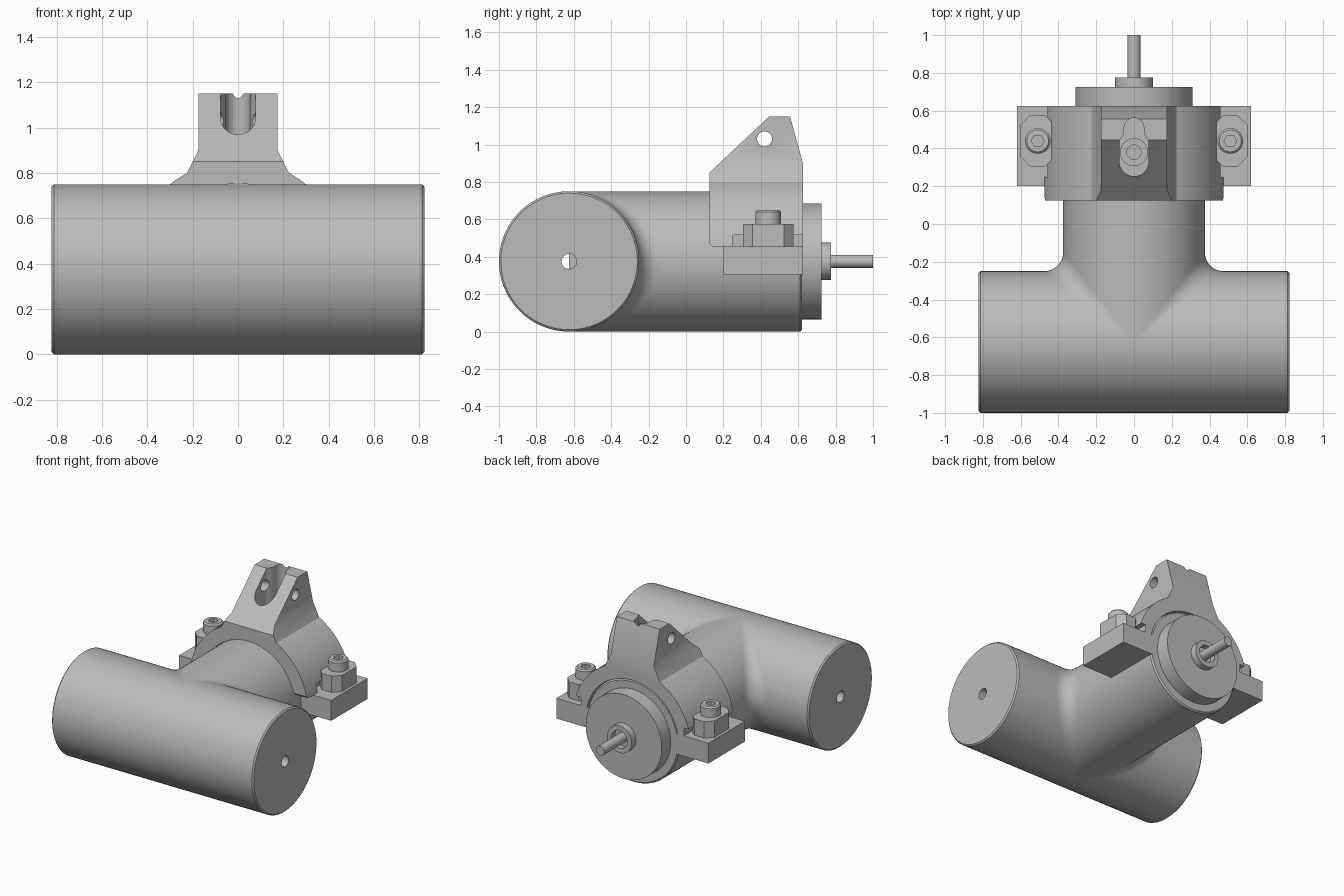
import bpy, bmesh, math
from mathutils import Matrix, Vector

if "Cube" in bpy.data.objects:
    bpy.data.objects.remove(bpy.data.objects["Cube"])

grey = bpy.data.materials.new("machined grey")
grey.use_nodes = True
grey.diffuse_color = (0.5, 0.5, 0.5, 1)
grey.node_tree.nodes["Principled BSDF"].inputs["Base Color"].default_value = (0.5, 0.5, 0.5, 1)

R = 0.375          # pipe radius, also the height of the pipe axes
TEE_Y = -0.625     # main pipe axis
FILLET = 0.1
RING = 0.48        # outer radius of the clamp saddle


def finish(name, bm):
    bmesh.ops.recalc_face_normals(bm, faces=bm.faces)
    mesh = bpy.data.meshes.new(name)
    bm.to_mesh(mesh)
    bm.free()
    mesh.materials.append(grey)
    ob = bpy.data.objects.new(name, mesh)
    bpy.context.collection.objects.link(ob)
    return ob


def activate(ob):
    bpy.ops.object.select_all(action='DESELECT')
    ob.select_set(True)
    bpy.context.view_layer.objects.active = ob


def smooth(ob):
    activate(ob)
    bpy.ops.object.shade_smooth_by_angle(angle=math.radians(30))
    return ob


def lathe(name, profile, axis, centre, n=96):
    """Revolve a closed (radius, distance) outline around an axis."""
    turn = Vector((0, 0, 1)).rotation_difference(Vector(axis)).to_matrix().to_4x4()
    m = Matrix.Translation(centre) @ turn
    bm = bmesh.new()
    rings = []
    for i in range(n):
        a = 2 * math.pi * i / n
        rings.append([bm.verts.new(m @ Vector((r * math.cos(a), r * math.sin(a), h)))
                      for r, h in profile])
    for i in range(n):
        p, q = rings[i], rings[(i + 1) % n]
        for j in range(len(profile)):
            k = (j + 1) % len(profile)
            bm.faces.new((p[j], p[k], q[k], q[j]))
    bmesh.ops.remove_doubles(bm, verts=bm.verts, dist=1e-5)
    bmesh.ops.dissolve_degenerate(bm, edges=bm.edges, dist=1e-5)
    return finish(name, bm)


def prism(name, outline, axis, lo, hi):
    """Extrude a 2D outline along x, y or z."""
    place = {'x': lambda a, b, h: (h, a, b),
             'y': lambda a, b, h: (a, h, b),
             'z': lambda a, b, h: (a, b, h)}[axis]
    bm = bmesh.new()
    low = [bm.verts.new(place(a, b, lo)) for a, b in outline]
    high = [bm.verts.new(place(a, b, hi)) for a, b in outline]
    bm.faces.new(low)
    bm.faces.new(high)
    for i in range(len(low)):
        j = (i + 1) % len(low)
        bm.faces.new((low[i], low[j], high[j], high[i]))
    return finish(name, bm)


def box(name, x, y, z):
    return prism(name, [(x[0], y[0]), (x[1], y[0]), (x[1], y[1]), (x[0], y[1])], 'z', *z)


def arc(cx, cy, r, start, end, n):
    return [(cx + r * math.cos(math.radians(start + (end - start) * i / n)),
             cy + r * math.sin(math.radians(start + (end - start) * i / n)))
            for i in range(n + 1)]


def boolean(ob, tool, operation='DIFFERENCE'):
    tool.hide_render = True
    mod = ob.modifiers.new("cut", 'BOOLEAN')
    mod.operation, mod.object, mod.solver = operation, tool, 'EXACT'
    activate(ob)
    bpy.ops.object.modifier_apply(modifier=mod.name)
    bpy.data.objects.remove(tool)


# Main pipe with a narrow bore, and the branch pipe
E, C, BORE = 0.822, 0.01, 0.04
smooth(lathe("main_pipe", [(BORE, -E), (R - C, -E), (R, C - E), (R, E - C), (R - C, E), (BORE, E)],
             (1, 0, 0), (0, TEE_Y, R)))
smooth(lathe("branch_pipe", [(0, TEE_Y), (R, TEE_Y), (R, 0.61), (R - C, 0.62), (0, 0.62)],
             (0, 1, 0), (0, 0, R)))

# Rolling-ball fillets where the two pipes meet
for side, label in ((1, "left"), (-1, "right")):
    bm = bmesh.new()
    rows = []
    for i in range(49):
        t = math.radians(-89.5 + 179 * i / 48)
        c, s = math.cos(t), math.sin(t)
        ball = Vector(((R + FILLET) * c, TEE_Y + (R + FILLET) * c, R + (R + FILLET) * s))
        d1, d2 = Vector((-c, 0, -s)), Vector((0, -c, -s))
        row = []
        for j in range(11):
            p = ball + d1.slerp(d2, j / 10) * FILLET if c > 0.02 else \
                ball + d1.lerp(d2, j / 10).normalized() * FILLET
            row.append(bm.verts.new((side * p.x, p.y, p.z)))
        rows.append(row)
    for p, q in zip(rows, rows[1:]):
        for j in range(10):
            bm.faces.new((p[j], p[j + 1], q[j + 1], q[j]))
    bmesh.ops.recalc_face_normals(bm, faces=bm.faces)
    bm.faces.ensure_lookup_table()
    mid = bm.faces[len(bm.faces) // 2]
    fillet = finish(label + "_fillet", bm)
    face = fillet.data.polygons[len(fillet.data.polygons) // 2]
    if face.normal.x * side < 0:
        fillet.data.flip_normals()
    smooth(fillet)

# End cap, recessed boss and rod turned as one piece
smooth(lathe("end_cap", [(0, 0.6), (0.31, 0.6), (0.31, 0.725), (0.1, 0.725), (0.1, 0.775),
                         (0.065, 0.775), (0.065, 0.735), (0.035, 0.735), (0.035, 1), (0, 1)],
             (0, 1, 0), (0, 0, R), 64))

# Clamp saddle: arched front outline trimmed by the side outline
FOOT = 0.455
a0 = math.degrees(math.asin((FOOT - R) / RING))
a1 = math.degrees(math.acos(0.225 / RING))
half = arc(0, R, RING, a0, a1, 24) + [(0.175, 0.9), (0.175, 1.15)]
i0 = math.degrees(math.asin((FOOT - R) / 0.378))
outline = half + [(-x, z) for x, z in reversed(half)] + arc(0, R, 0.378, 180 - i0, i0, 64)
saddle = prism("clamp_saddle", outline, 'y', 0.125, 0.625)
boolean(saddle, prism("side_trim", [(0.145, 0.45), (0.12, 0.475), (0.12, 0.845), (0.45, 1.155),
                                    (0.555, 1.155), (0.625, 0.9), (0.63, 0.45)], 'x', -0.7, 0.7),
        'INTERSECT')

# Slot between the prongs, cross-pin hole and pockets beside the lugs
slot = (arc(0, 0.33, 0.077, 180, 360, 20) + [(0.077, 0.44), (0.055, 0.475)]
        + arc(0, 0.51, 0.052, 0, 180, 14) + [(-0.055, 0.475), (-0.077, 0.44)])
boolean(saddle, prism("slot_cut", slot, 'z', 0.85, 1.3))
boolean(saddle, prism("pin_cut", arc(0.42, 1.03, 0.04, 0, 348.75, 31), 'x', -0.4, 0.4))
for side in (1, -1):
    boolean(saddle, box("pocket_cut", sorted((side * 0.42, side * 0.6)), (0.25, 0.7), (0.4, 0.515)))
smooth(saddle)

# Ring at the bottom of the slot
smooth(lathe("slot_bush", [(0.038, 0.84), (0.074, 0.84), (0.074, 0.88), (0.038, 0.88)],
             (0, 0, 1), (0, 0.38, 0), 32))

# Bolted lugs on both sides
BX, BY = 0.51, 0.44
for side, label in ((1, "left"), (-1, "right")):
    box(label + "_lug", sorted((side * 0.355, side * 0.62)), (0.2, 0.625), (0.305, FOOT))
    corner = [(0.09, -0.085), (0.09, 0.085), (0.04, 0.135), (-0.04, 0.135),
              (-0.09, 0.085), (-0.09, -0.085), (-0.04, -0.135), (0.04, -0.135)]
    prism(label + "_clamp_block", [(side * (BX + x), BY + y) for x, y in corner],
          'z', FOOT, 0.575)
    bolt = lathe(label + "_bolt", [(0, 0.5), (0.068, 0.5), (0.068, 0.64), (0.058, 0.65), (0, 0.65)],
                 (0, 0, 1), (side * BX, BY, 0), 40)
    boolean(bolt, prism("hex_cut", arc(side * BX, BY, 0.034, 0, 300, 5), 'z', 0.61, 0.7))
    smooth(bolt)
